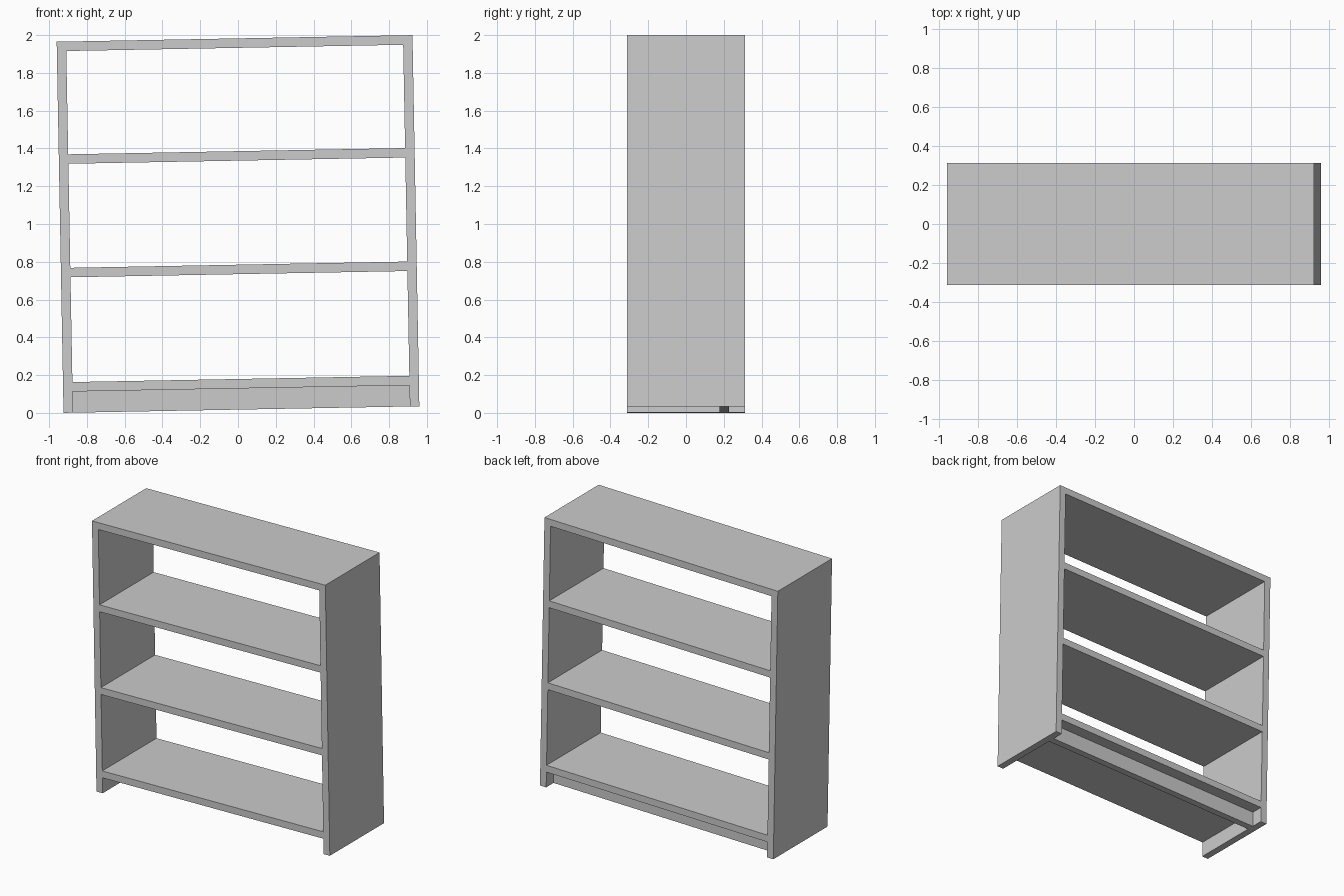
import bpy
import bmesh
import math
from mathutils import Matrix

cube = bpy.data.objects.get("Cube")
if cube:
    bpy.data.objects.remove(cube, do_unlink=True)

WIDTH, DEPTH, HEIGHT = 1.884, 0.625, 1.965
BOARD = 0.05
INNER = WIDTH / 2 - BOARD
TILT = Matrix.Rotation(math.radians(-1.06), 4, 'Y')  # whole case leans slightly

grey = bpy.data.materials.new("plain grey")
grey.diffuse_color = (0.6, 0.6, 0.6, 1)
grey.use_nodes = True
grey.node_tree.nodes["Principled BSDF"].inputs["Base Color"].default_value = (0.6, 0.6, 0.6, 1)


def board(name, x, y, z):
    """Box spanning the (low, high) ranges, heights measured from the feet."""
    bm = bmesh.new()
    bmesh.ops.create_cube(bm, size=1)
    size = [b - a for a, b in (x, y, z)]
    mid = [(a + b) / 2 for a, b in (x, y, z)]
    mid[2] -= HEIGHT / 2
    place = Matrix.Translation((0, 0, 1)) @ TILT @ Matrix.Translation(mid)
    bm.transform(place @ Matrix.Diagonal((*size, 1)))
    mesh = bpy.data.meshes.new(name)
    bm.to_mesh(mesh)
    bm.free()
    mesh.materials.append(grey)
    obj = bpy.data.objects.new(name, mesh)
    bpy.context.collection.objects.link(obj)
    return obj


full_depth = (-DEPTH / 2, DEPTH / 2)

# Side panels
board("left_panel", (INNER, WIDTH / 2), full_depth, (0, HEIGHT))
board("right_panel", (-WIDTH / 2, -INNER), full_depth, (0, HEIGHT))

# Shelves and top board, set between the panels
tops = {"bottom_shelf": 0.162, "lower_shelf": 0.767,
        "upper_shelf": 1.368, "top_board": HEIGHT}
for name, top in tops.items():
    board(name, (-INNER, INNER), full_depth, (top - BOARD, top))

# Recessed kick board under the bottom shelf, near the back
board("kick_board", (-INNER, INNER), (0.177, 0.227), (0, 0.162 - BOARD))
